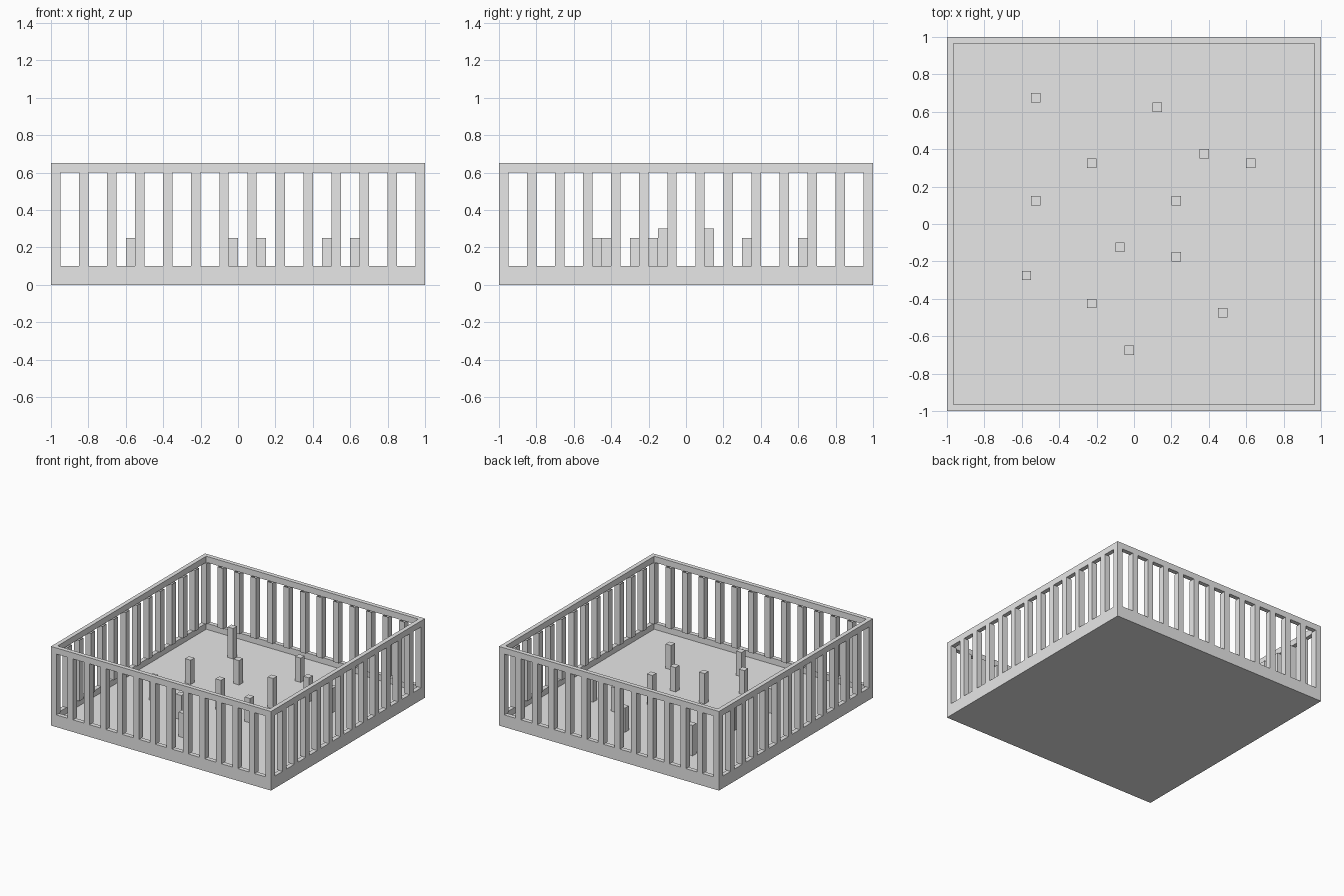
import bpy
import bmesh
from mathutils import Matrix, Vector

cube = bpy.data.objects.get("Cube")
if cube:
    bpy.data.objects.remove(cube, do_unlink=True)

grey = bpy.data.materials.new("plain_grey")
grey.use_nodes = True
colour = (0.8, 0.8, 0.8, 1)
grey.diffuse_color = colour
grey.node_tree.nodes["Principled BSDF"].inputs["Base Color"].default_value = colour

WALL = 0.05      # wall, bar and peg thickness
FLOOR = 0.05     # floor level
LIP = 0.10       # top of the solid lower wall
RAIL = 0.60      # underside of the top rail
TOP = 0.65


def add_box(bm, x, y, z0, z1, sx, sy, open_ends=()):
    """Add a box; open_ends lists the z directions left without a cap."""
    matrix = Matrix.Translation((x, y, (z0 + z1) / 2)) @ Matrix.Diagonal((sx, sy, z1 - z0, 1))
    verts = bmesh.ops.create_cube(bm, size=1, matrix=matrix)["verts"]
    faces = {f for v in verts for f in v.link_faces}
    caps = [f for f in faces if round(f.normal.z) in open_ends]
    bmesh.ops.delete(bm, geom=caps, context="FACES_ONLY")


def finish(bm, name):
    mesh = bpy.data.meshes.new(name)
    bm.to_mesh(mesh)
    bm.free()
    mesh.materials.append(grey)
    obj = bpy.data.objects.new(name, mesh)
    bpy.context.collection.objects.link(obj)


# Tray: a slab with its top inset and sunk to floor level
bm = bmesh.new()
add_box(bm, 0, 0, 0, LIP, 2, 2)
bm.normal_update()
top = max(bm.faces, key=lambda f: f.calc_center_median().z)
bmesh.ops.inset_region(bm, faces=[top], thickness=WALL)
sunk = bmesh.ops.extrude_discrete_faces(bm, faces=[top])["faces"][0]
bmesh.ops.translate(bm, verts=sunk.verts, vec=Vector((0, 0, FLOOR - LIP)))
finish(bm, "tray")

# Top rail: a square ring made by bridging inset caps
bm = bmesh.new()
add_box(bm, 0, 0, RAIL, TOP, 2, 2)
bm.normal_update()
caps = [f for f in bm.faces if abs(f.normal.z) > 0.5]
bmesh.ops.inset_individual(bm, faces=caps, thickness=WALL)
rims = list({e for f in caps for e in f.edges})
bmesh.ops.delete(bm, geom=caps, context="FACES_ONLY")
bmesh.ops.bridge_loops(bm, edges=rims)
bmesh.ops.recalc_face_normals(bm, faces=bm.faces)
finish(bm, "top_rail")

# Corner posts
edge = 1 - WALL / 2
bm = bmesh.new()
for x in (-edge, edge):
    for y in (-edge, edge):
        add_box(bm, x, y, LIP, RAIL, WALL, WALL, (-1, 1))
finish(bm, "corner_posts")

# Evenly spaced bars on all four sides
for name, side, along_x in (("front_bars", -edge, True), ("back_bars", edge, True),
                            ("right_bars", -edge, False), ("left_bars", edge, False)):
    bm = bmesh.new()
    for i in range(12):
        t = -0.825 + 0.15 * i
        x, y = (t, side) if along_x else (side, t)
        add_box(bm, x, y, LIP, RAIL, WALL, WALL, (-1, 1))
    finish(bm, name)

# Pegs scattered over the floor, short and tall
short_pegs = [(-0.525, 0.125), (-0.225, 0.325), (0.125, 0.625), (0.375, 0.375),
              (0.625, 0.325), (0.225, -0.175), (-0.575, -0.275),
              (-0.225, -0.425), (0.475, -0.475), (-0.025, -0.675)]
tall_pegs = [(-0.525, 0.675), (0.225, 0.125), (-0.075, -0.125)]
for name, spots, height in (("short_pegs", short_pegs, 0.25), ("tall_pegs", tall_pegs, 0.30)):
    bm = bmesh.new()
    for x, y in spots:
        add_box(bm, x, y, FLOOR, height, WALL, WALL, (-1,))
    finish(bm, name)
